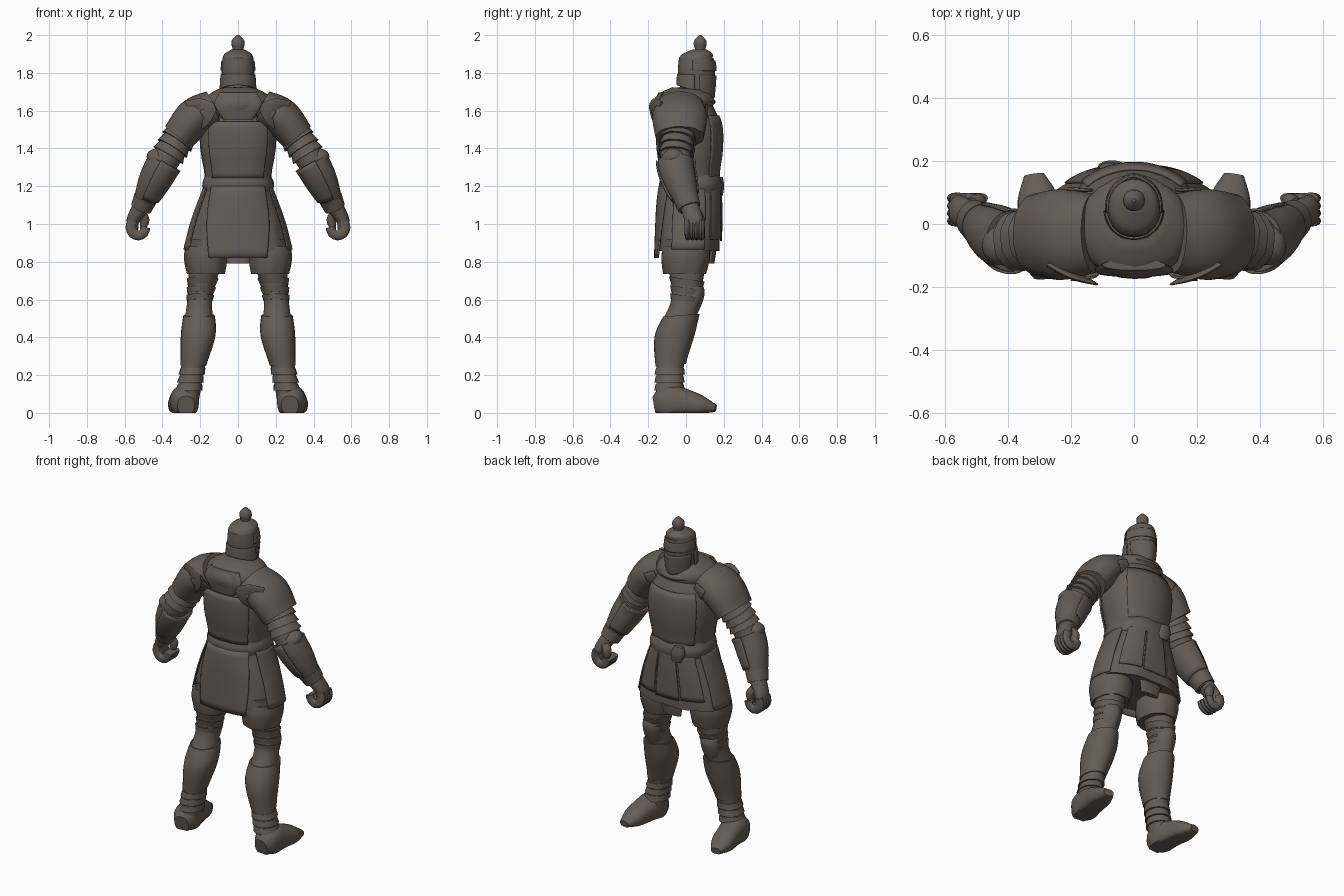
import bpy, math
from mathutils import Vector

cube = bpy.data.objects.get("Cube")
if cube:
    bpy.data.objects.remove(cube, do_unlink=True)

material = bpy.data.materials.new("dark_brown_metal")
material.use_nodes = True
COLOUR = (.13, .107, .09, 1)
material.diffuse_color = COLOUR
material.node_tree.nodes["Principled BSDF"].inputs["Base Color"].default_value = COLOUR

X_AXIS, Y_AXIS, Z_AXIS = Vector((1, 0, 0)), Vector((0, 1, 0)), Vector((0, 0, 1))


def sample(keys, t):
    """Smooth curve through evenly spaced keys, which are numbers or vectors."""
    if not isinstance(keys, (list, tuple)):
        return keys
    last = len(keys) - 1
    i = min(int(t * last), last - 1)
    f = t * last - i
    b, c = keys[i], keys[i + 1]
    a = keys[i - 1] if i > 0 else b * 2 - c
    d = keys[i + 2] if i + 2 <= last else c * 2 - b
    return b + (c - a + (a * 2 - b * 5 + c * 4 - d + (b * 3 - a - c * 3 + d) * f) * f) * f / 2


def add_object(name, verts, faces, thickness):
    mesh = bpy.data.meshes.new(name)
    mesh.from_pydata(verts, [], faces)
    mesh.materials.append(material)
    obj = bpy.data.objects.new(name, mesh)
    bpy.context.collection.objects.link(obj)
    bpy.ops.object.select_all(action='DESELECT')
    obj.select_set(True)
    bpy.context.view_layer.objects.active = obj
    bpy.ops.object.mode_set(mode='EDIT')
    bpy.ops.mesh.select_all(action='SELECT')
    bpy.ops.mesh.normals_make_consistent(inside=False)
    bpy.ops.object.mode_set(mode='OBJECT')
    bpy.ops.object.shade_smooth_by_angle(angle=math.radians(38))
    if thickness:
        shell = obj.modifiers.new("thickness", 'SOLIDIFY')
        shell.thickness = thickness
        shell.offset = 0


def tube(name, path, radii, depth=1, slope=0, frame="level", power=2.1, sides=28, steps=10,
         span=(0, 1), grow=0, flare=0, arc=None, narrow=0, ridge=0, fold=0, side=1):
    """Skin rings along a path; span takes part of it and arc leaves an open plate."""
    points = [Vector(p) for p in path]
    count = sides + 1 if arc else sides
    first, end = [math.radians(d) for d in (arc or (0, 360))]
    verts, faces = [], []
    for i in range(steps + 1):
        k = i / steps
        t = span[0] + (span[1] - span[0]) * k
        centre = sample(points, t)
        across, forward = X_AXIS, Y_AXIS
        if frame != "level":
            ahead = sample(points, min(t + .02, 1)) - sample(points, max(t - .02, 0))
            ahead.normalize()
            up = Y_AXIS if frame == "limb" else Z_AXIS
            forward = (up - ahead * up.dot(ahead)).normalized()
            across = forward.cross(ahead)
        radius, extra = sample(radii, t), grow + flare * k
        for j in range(count):
            turn = (j / sides - .5) * (1 - narrow * k)
            angle = (first + end) / 2 + (end - first) * turn
            c, s = math.cos(angle), math.sin(angle)
            wave = 1 + fold * k * math.sin(9 * angle + i / 3)
            a = math.copysign(abs(c) ** (2 / power), c) * (radius + extra) * wave
            b = math.copysign(abs(s) ** (2 / power), s) * (radius * sample(depth, t) + extra)
            b = b * wave + ridge * max(0, s) ** 16
            p = centre + across * a + forward * b + Z_AXIS * b * sample(slope, t)
            verts.append((p.x * side, p.y, max(p.z, 0)))
    for row in range(0, steps * count, count):
        for j in range(sides):
            k = (j + 1) % count
            faces.append((row + j, row + k, row + count + k, row + count + j))
    if not arc:
        faces.append(tuple(range(count)))
        faces.append(tuple(range(steps * count, len(verts))))
    add_object(name, verts, faces, .008 if arc else 0)


# Shared shapes that armour plates follow
HELMET = dict(path=[(0, .055, 1.7), (0, .052, 1.88)], radii=[.076, .084, .087, .081],
              depth=1.1, slope=[-.35, -.1, 0, 0])
TORSO = dict(path=[(0, .02, 1.14), (0, .018, 1.4), (0, .01, 1.69)],
             radii=[.175, .178, .2, .195, .11], depth=.82, power=2.4)
SKIRT = dict(path=[(0, .02, 1.2), (0, .01, .82)], radii=[.17, .24, .288],
             depth=[.9, .69, .58], power=2.3)
LEG = dict(path=[(.15, 0, .92), (.2, 0, .62), (.21, -.06, .42), (.24, -.085, .23),
                 (.275, -.085, .04)],
           radii=[.11, .066, .084, .062, .064], depth=1.15)
ARM = dict(path=[(.16, -.02, 1.62), (.3, -.04, 1.47), (.39, -.055, 1.33), (.45, -.03, 1.22),
                 (.515, .02, 1.08)],
           radii=[.09, .08, .075, .072, .046], depth=1.08, frame="limb")
PAULDRON = dict(path=[(.125, -.03, 1.625), (.23, -.033, 1.565), (.315, -.032, 1.46)],
                radii=[.088, .102, .09], depth=1.42, frame="limb")

# Head
tube("neck", [(0, .03, 1.58), (0, .045, 1.76)], [.085, .07])
tube("helmet", ridge=.005, **HELMET)
tube("helmet_dome", [(0, .052, 1.88), (0, .073, 1.925)], [.081, .07, .032], 1.1)
tube("visor", span=(0, .5), grow=.001, arc=(10, 170), ridge=.008, **HELMET)
tube("brow_plate", span=(.62, .92), grow=.001, arc=(-10, 190), ridge=.008, **HELMET)
tube("neck_guard", span=(0, .5), grow=.018, flare=-.016, arc=(185, 355), **HELMET)
tube("crest_knob", [(0, .075, 1.9), (0, .075, 2)], [.037, .028, .035, .031, .006], sides=14)

# Torso
tube("cuirass", ridge=.006, **TORSO)
tube("back_plate", span=(.2, .75), grow=.006, arc=(226, 314), **TORSO)
tube("breast_plate", span=(.2, .8), grow=.003, arc=(40, 140), ridge=.007, **TORSO)
tube("hood_drape", [(0, -.015, 1.57), (0, -.01, 1.67), (0, .02, 1.715)],
     [.15, .18, .15, .1], .9, [.1, -.1], fold=.02)
tube("hood_point", [(0, -.13, 1.695), (0, -.148, 1.63), (0, -.145, 1.55)],
     [.1, .125, .075], .17)
tube("scarf_roll", [(0, .03, 1.65), (0, .04, 1.71)], [.12, .135, .115, .08], .92, -.2, fold=.02)
tube("belt", [(0, .025, 1.165), (0, .025, 1.26)], [.183, .19, .173], .88, power=2.3, fold=.01)
tube("belt_knot", [(-.06, .18, 1.15), (-.08, .18, 1.25)], [.03, .045, .03], .5, sides=14)

# Skirt
tube("skirt", span=(0, .9), fold=.02, sides=56, **SKIRT)
tube("back_panel", grow=.008, arc=(221, 319), narrow=.43, **SKIRT)
tube("front_tab", span=(0, .76), grow=.008, arc=(76, 104), **SKIRT)
tube("front_under_tab", [(0, .15, .93), (0, .135, .79)], [.09, .06], .25)

for side, label in ((1, "left_"), (-1, "right_")):
    # Skirt plates
    for part, middle, half, drop in (("front_tasset", 56, 17, .74), ("hip_tasset", 0, 26, .88)):
        tube(label + part, span=(0, drop), grow=.008, arc=(middle - half, middle + half),
             side=side, **SKIRT)

    # Leg
    tube(label + "leg", steps=30, side=side, **LEG)
    tube(label + "thigh_cuff", [(.17, 0, .88), (.17, -.005, .735)], [.11, .115, .11, .1],
         1.12, fold=.03, side=side)
    for i in range(3):
        start = .17 + i * .04
        tube(label + "knee_band_" + str(i + 1), span=(start, start + .03), grow=.008,
             flare=-.006, slope=-.15, steps=2, side=side, **LEG)
    tube(label + "knee_cop", [(.195, .02, .72), (.2, .045, .63), (.205, -.01, .46)],
         [.04, .06, .045], .8, ridge=.006, side=side)
    tube(label + "greave", span=(.37, .72), grow=.01, flare=-.005, slope=.08, ridge=.005,
         side=side, **LEG)
    for i in range(3):
        start = .74 + i * .055
        tube(label + "ankle_band_" + str(i + 1), span=(start, start + .045), grow=.003,
             flare=.007, steps=2, side=side, **LEG)
    tube(label + "boot", [(.275, -.166, .04), (.287, -.05, .06), (.318, .157, .025)],
         [.045, .068, .075, .074, .07, .064, .032], [1.1, 1.1, .6], frame="foot",
         power=2.4, steps=18, side=side)

    # Shoulder and upper arm
    tube(label + "arm", steps=24, side=side, **ARM)
    tube(label + "pauldron", fold=.015, side=side, **PAULDRON)
    tube(label + "pauldron_collar", span=(.05, .35), grow=.012, flare=-.008, arc=(-95, 100),
         side=side, **PAULDRON)
    tube(label + "shoulder_wing", [(.24, -.13, 1.57), (.175, -.17, 1.6), (.12, -.192, 1.62)],
         [.09, .07, .02], .16, frame="limb", side=side)
    for i in range(3):
        start = .25 + i * .065
        tube(label + "arm_lame_" + str(i + 1), span=(start, start + .055), grow=.002,
             flare=.012, steps=2, fold=.02, side=side, **ARM)

    # Forearm
    tube(label + "elbow_cop", [(.4, -.075, 1.39), (.445, -.06, 1.3)], [.03, .06, .06, .03],
         frame="limb", sides=14, side=side)
    tube(label + "vambrace", span=(.51, .9), grow=.015, flare=-.011, side=side, **ARM)
    tube(label + "forearm_plate", span=(.5, .88), grow=.02, flare=-.01, arc=(-100, 100),
         side=side, **ARM)
    tube(label + "wrist_band", span=(.9, .99), grow=.006, flare=.004, steps=2, side=side, **ARM)

    # Loosely closed hand
    tube(label + "palm", [(.515, .02, 1.09), (.555, .042, 1.02), (.555, .045, .97)],
         [.044, .035, .027], [1.1, 1.7], frame="limb", side=side)
    curl = [math.radians(40 - 44 * k) for k in range(6)]
    for i in range(4):
        tube(label + "finger_" + str(i + 1),
             [(.528 + .04 * math.cos(a), .01 + i * .024, .985 + .046 * math.sin(a))
              for a in curl],
             [.028, .025], .65, frame="limb", sides=12, side=side)
    tube(label + "thumb", [(.515, .06, 1.06), (.495, .072, 1.02), (.505, .068, .97)],
         [.024, .026, .014], frame="limb", sides=12, side=side)
